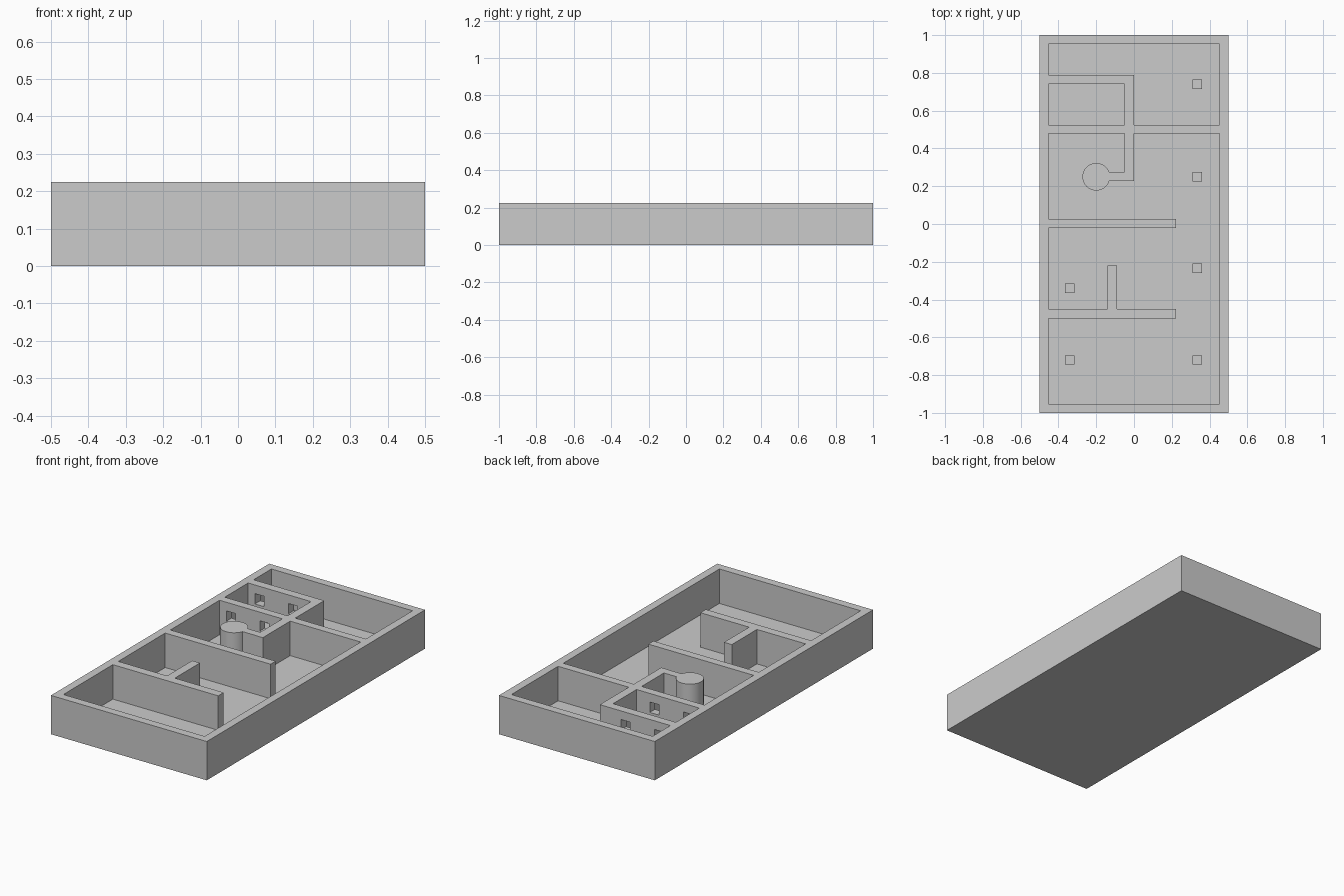
import bpy

cube = bpy.data.objects.get("Cube")
if cube:
    bpy.data.objects.remove(cube, do_unlink=True)

H, FLOOR = 0.225, 0.025
INNER_X, INNER_Y = 0.453, 0.953

grey = bpy.data.materials.new("plain grey")
grey.use_nodes = True
grey.diffuse_color = (0.6, 0.6, 0.6, 1)
grey.node_tree.nodes["Principled BSDF"].inputs["Base Color"].default_value = (0.6, 0.6, 0.6, 1)


def box(name, x0, x1, y0, y1, z0, z1):
    bpy.ops.mesh.primitive_cube_add(size=1, location=((x0 + x1) / 2, (y0 + y1) / 2, (z0 + z1) / 2))
    ob = bpy.context.object
    ob.name = name
    ob.scale = (x1 - x0, y1 - y0, z1 - z0)
    bpy.ops.object.transform_apply(location=True, rotation=False, scale=True)
    ob.data.materials.append(grey)
    return ob


def subtract(target, cutter):
    mod = target.modifiers.new("cut", 'BOOLEAN')
    mod.operation, mod.solver, mod.object = 'DIFFERENCE', 'EXACT', cutter
    bpy.context.view_layer.objects.active = target
    bpy.ops.object.modifier_apply(modifier=mod.name)
    bpy.data.objects.remove(cutter, do_unlink=True)


# Hollow interior, with the partition walls left standing
interior = box("interior", -INNER_X, INNER_X, -INNER_Y, INNER_Y, FLOOR, 0.4)
partitions = [
    (-0.6, 0, 0.74, 0.79),           # back room
    (-0.05, 0, 0.227, 0.788),        # corridor
    (-0.6, 0.6, 0.478, 0.525),       # full cross wall
    (-0.2, -0.001, 0.228, 0.274),    # link to the column
    (-0.6, 0.223, -0.02, 0.027),     # middle wall
    (-0.6, 0.223, -0.5, -0.45),      # front wall
    (-0.14, -0.09, -0.47, -0.22),    # short spur
]
for x0, x1, y0, y1 in partitions:
    subtract(interior, box("partition", x0, x1, y0, y1, -0.1, 0.5))

# Round column
bpy.ops.mesh.primitive_cylinder_add(vertices=48, radius=0.073, depth=0.6, location=(-0.2, 0.25, 0.2))
subtract(interior, bpy.context.object)

building = box("building_shell", -0.5, 0.5, -1, 1, 0, H)
subtract(building, interior)

# Square windows through the two small room walls
for x in (-0.38, -0.165):
    for y in (0.5, 0.765):
        subtract(building, box("window", x - 0.03, x + 0.03, y - 0.05, y + 0.05, 0.115, 0.175))

bpy.ops.object.select_all(action='DESELECT')
building.select_set(True)
bpy.context.view_layer.objects.active = building
bpy.ops.object.shade_smooth_by_angle(angle=0.5)

# Low square blocks on the floor
blocks = [(0.335, y) for y in (0.74, 0.25, -0.235, -0.72)] + [(-0.34, -0.34), (-0.34, -0.72)]
for x, y in blocks:
    box("floor_block", x - 0.025, x + 0.025, y - 0.025, y + 0.025, FLOOR - 0.01, FLOOR + 0.04)
